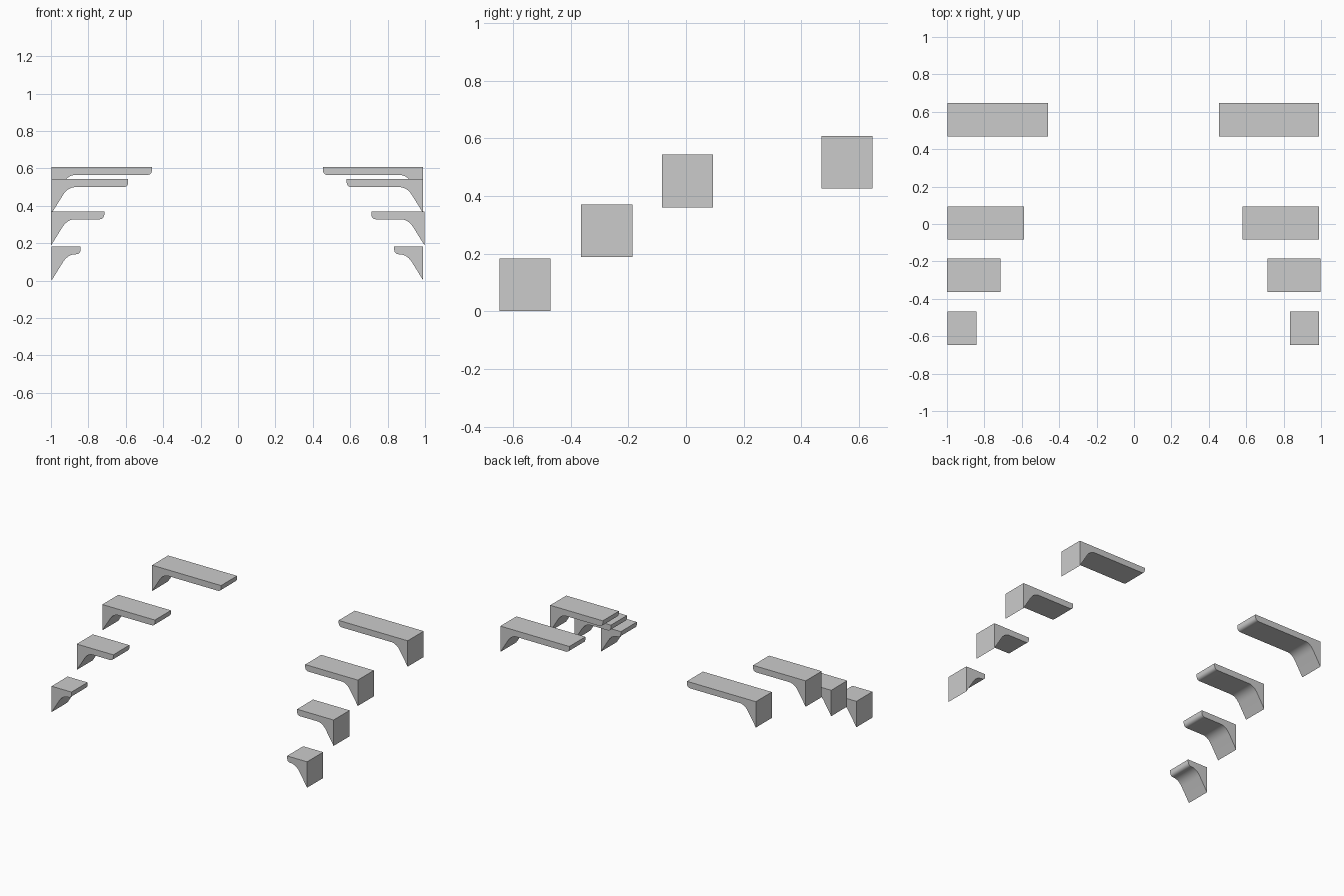
import bpy, bmesh
from mathutils import Vector

if "Cube" in bpy.data.objects:
    bpy.data.objects.remove(bpy.data.objects["Cube"])


def bezier(a, b, c, n=8):
    a, b, c = Vector(a), Vector(b), Vector(c)
    return [tuple(a * (1 - t) ** 2 + b * 2 * t * (1 - t) + c * t * t)
            for t in (i / n for i in range(n + 1))]


def bracket(name, outer, inner, y0, z_top):
    """Wall bracket step: profile in x-z, extruded along y."""
    s = 1 if inner > outer else -1
    length, depth, thick, height = abs(inner - outer), 0.178, 0.043, 0.182
    # wall edge, tapered leg, curved underside, rounded nose
    prof = [(0, 0), (0, -height)]
    prof += bezier((0.057, -0.09), (0.082, -0.047), (0.122, -thick))
    prof += bezier((length - 0.027, -thick), (length - 0.002, -thick),
                   (length, -0.018), 6)
    prof += [(length, 0)]
    bm = bmesh.new()
    face = bm.faces.new([bm.verts.new((outer + s * x, y0, z_top + z)) for x, z in prof])
    ext = bmesh.ops.extrude_face_region(bm, geom=[face])
    verts = [v for v in ext["geom"] if isinstance(v, bmesh.types.BMVert)]
    bmesh.ops.translate(bm, verts=verts, vec=(0, depth, 0))
    bmesh.ops.recalc_face_normals(bm, faces=bm.faces)
    me = bpy.data.meshes.new(name)
    bm.to_mesh(me)
    bm.free()
    ob = bpy.data.objects.new(name, me)
    bpy.context.collection.objects.link(ob)
    bpy.ops.object.select_all(action='DESELECT')
    ob.select_set(True)
    bpy.context.view_layer.objects.active = ob
    bpy.ops.object.shade_smooth_by_angle(angle=0.5)


# half outer width, half inner width, front y, top z, centre x
steps = [
    (0.993, 0.838, -0.647, 0.184, -0.003),
    (0.998, 0.714, -0.363, 0.371, -0.001),
    (0.993, 0.584, -0.084, 0.543, -0.003),
    (0.993, 0.457, 0.469, 0.608, -0.003),
]
for i, (outer, inner, y, z, cx) in enumerate(steps, 1):
    for side, s in (("left", -1), ("right", 1)):
        bracket(f"{side}_step_{i}", cx + s * outer, cx + s * inner, y, z)
